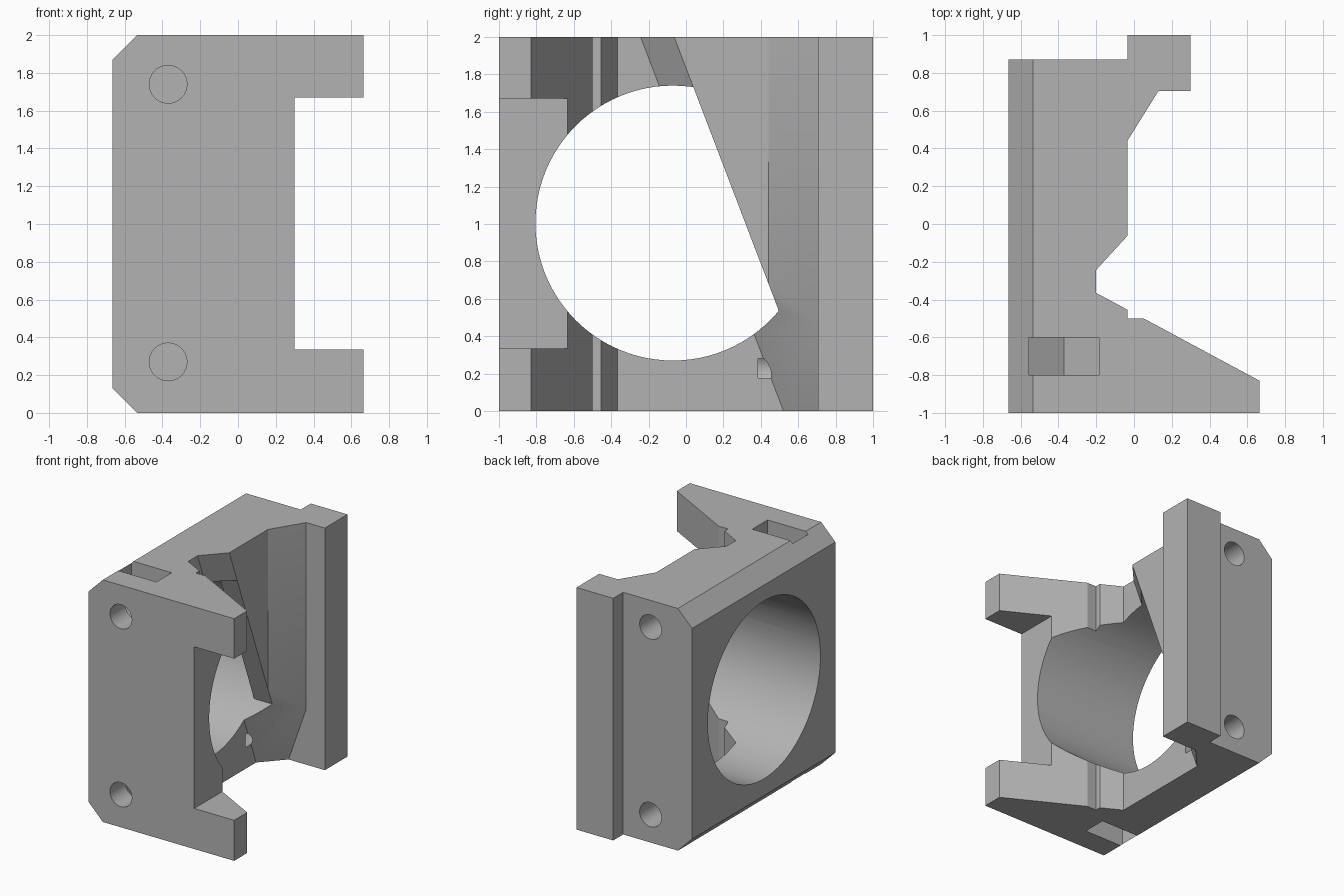
import bpy
import bmesh
import math
from mathutils import Matrix, Vector

cube = bpy.data.objects.get("Cube")
if cube:
    bpy.data.objects.remove(cube, do_unlink=True)

gray = bpy.data.materials.new("light gray")
gray.use_nodes = True
gray.diffuse_color = (0.45, 0.45, 0.45, 1)
gray.node_tree.nodes["Principled BSDF"].inputs["Base Color"].default_value = gray.diffuse_color


def prism(points, start, end, axis="Z"):
    """Extrude an outline: (x, y) along Z, or (x, z) along Y."""
    bm = bmesh.new()
    place = (lambda a, b: (a, b, start)) if axis == "Z" else (lambda a, b: (a, start, b))
    face = bm.faces.new([bm.verts.new(place(a, b)) for a, b in points])
    extruded = bmesh.ops.extrude_face_region(bm, geom=[face])["geom"]
    step = Vector((0, 0, end - start) if axis == "Z" else (0, end - start, 0))
    bmesh.ops.translate(bm, vec=step, verts=[v for v in extruded if isinstance(v, bmesh.types.BMVert)])
    bmesh.ops.recalc_face_normals(bm, faces=bm.faces)
    return bm


def cylinder(centre, radius, start, end, axis, sides):
    """Cylinder along X (centre is y, z) or along Y (centre is x, z)."""
    bm = bmesh.new()
    bmesh.ops.create_cone(bm, cap_ends=True, segments=sides, radius1=radius, radius2=radius, depth=end - start)
    mid, (a, b) = (start + end) / 2, centre
    spot = (mid, a, b) if axis == "X" else (a, mid, b)
    turn = Matrix.Rotation(math.pi / 2, 4, "Y" if axis == "X" else "X")
    bmesh.ops.transform(bm, matrix=Matrix.Translation(spot) @ turn, verts=bm.verts)
    return bm


def clip(bm, point, normal):
    """Remove everything on the normal side of a plane and cap the opening."""
    cut = bmesh.ops.bisect_plane(bm, geom=bm.verts[:] + bm.edges[:] + bm.faces[:],
                                 plane_co=point, plane_no=normal, clear_outer=True)
    rim = [e for e in cut["geom_cut"] if isinstance(e, bmesh.types.BMEdge)]
    bmesh.ops.contextual_create(bm, geom=rim)
    bmesh.ops.recalc_face_normals(bm, faces=bm.faces)
    return bm


def make(name, bm):
    mesh = bpy.data.meshes.new(name)
    bm.to_mesh(mesh)
    bm.free()
    mesh.materials.append(gray)
    obj = bpy.data.objects.new(name, mesh)
    bpy.context.collection.objects.link(obj)
    return obj


# Bracket block with a rear rail and two chamfered side edges
outline = [(-0.665, -1), (0.665, -1), (0.665, -0.5), (-0.035, -0.5), (-0.035, 0.44), (0.13, 0.705),
           (0.3, 0.705), (0.3, 1), (-0.035, 1), (-0.035, 0.87), (-0.665, 0.87)]
block = prism(outline, 0, 2)
clip(block, (-0.535, 0, 0), (-1, 0, -1))
clip(block, (-0.535, 0, 2), (-1, 0, 1))
bracket = make("bracket", block)

# Leaning channel between the front arms and the rear wall
LEAN = 0.382
lip = Vector((-0.035, -0.063, 2))
channel = prism([(-0.2, -0.365), (1, -1.01), (1, 0.705), (-0.2, 0.705)], -0.1, 2.1)
clip(channel, lip, (-1.09, 1, LEAN))

# Bore: complete in the side wall, stopped by the leaning wall further in
BORE = ((-0.07, 1.005), 0.735)
bore_outer = cylinder(*BORE, -0.9, -0.2, "X", 96)
bore_inner = clip(cylinder(*BORE, -0.21, 1, "X", 96), lip, (0, 1, LEAN))

# Opening between the two front arms
notch = prism([(0.3, 0.335), (1, 0.335), (1, 1.67), (0.3, 1.67)], -1.2, 0.3, "Y")
cutters = [channel, bore_outer, bore_inner, notch]

for side in (-1, 1):
    # Front screw holes, rear screw holes, and pointed nut slots
    z = 1.005 + side * 0.735
    cutters.append(cylinder((-0.37, z), 0.1, -1.1, -0.55, "Y", 32))
    cutters.append(cylinder((-0.285, 1.005 + side * 0.775), 0.1, 0.385, 1.1, "Y", 32))
    flank, tip, mouth = z - side * 0.107, z - side * 0.214, 1 + side * 1.2
    cutters.append(prism([(-0.555, mouth), (-0.555, flank), (-0.37, tip), (-0.185, flank), (-0.185, mouth)],
                         -0.8, -0.6, "Y"))

bpy.context.view_layer.objects.active = bracket
for bm in cutters:
    cutter = make("cutter", bm)
    cutter.hide_render = True
    cut = bracket.modifiers.new("cut", "BOOLEAN")
    cut.operation, cut.solver, cut.object = "DIFFERENCE", "EXACT", cutter
    bpy.ops.object.modifier_apply(modifier=cut.name)
    bpy.data.objects.remove(cutter, do_unlink=True)

bpy.ops.object.select_all(action="DESELECT")
bracket.select_set(True)
bpy.ops.object.shade_smooth_by_angle(angle=math.radians(25))
